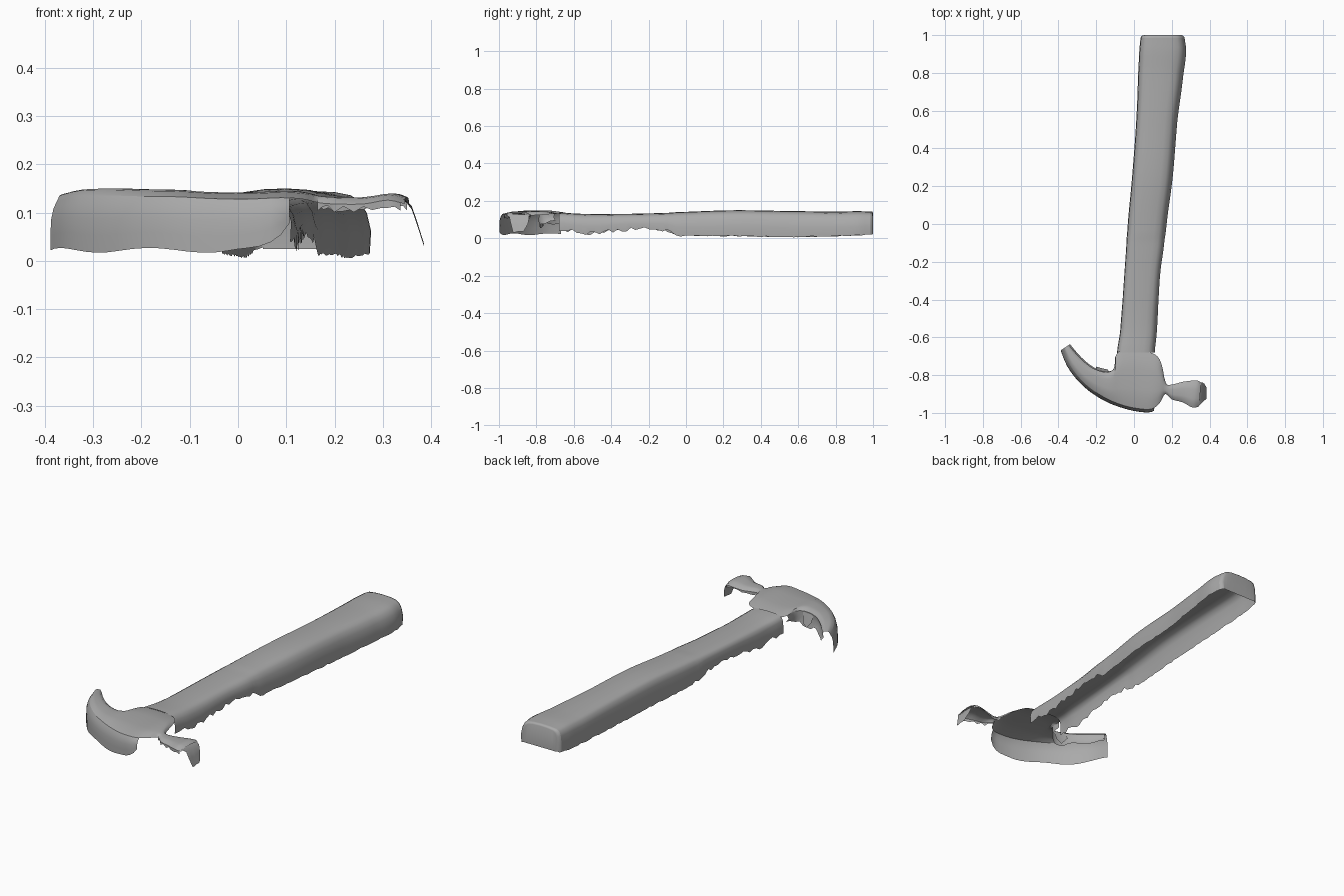
import bpy, bmesh, math, random
from mathutils import Vector

random.seed(4)
cube = bpy.data.objects.get("Cube")
if cube:
    bpy.data.objects.remove(cube, do_unlink=True)

grey = bpy.data.materials.new("worn grey")
grey.use_nodes = True
colour = (0.4, 0.4, 0.4, 1)
grey.diffuse_color = colour
grey.node_tree.nodes["Principled BSDF"].inputs["Base Color"].default_value = colour


def sample(keys, t):
    """Smooth interpolation through rows whose first value is the parameter."""
    t = min(max(t, keys[0][0]), keys[-1][0])
    i = max(j for j in range(len(keys) - 1) if keys[j][0] <= t)
    k = [keys[min(max(j, 0), len(keys) - 1)] for j in range(i - 1, i + 3)]
    u = (t - k[1][0]) / (k[2][0] - k[1][0])
    out = []
    for a, b, c, d in list(zip(*k))[1:]:
        out.append(b + 0.5 * u * (c - a + u * (2*a - 5*b + 4*c - d + u * (3*(b - c) + d - a))))
    return out


def loft(name, rows, angle=50):
    """Open sheet through equally long rows of points."""
    bm = bmesh.new()
    grid = [[bm.verts.new(p) for p in row] for row in rows]
    for a, b in zip(grid, grid[1:]):
        for j in range(len(a) - 1):
            bm.faces.new((a[j], a[j + 1], b[j + 1], b[j]))
    bmesh.ops.remove_doubles(bm, verts=bm.verts, dist=0.0005)
    bmesh.ops.recalc_face_normals(bm, faces=bm.faces)
    if sum(f.normal.z * f.calc_area() for f in bm.faces) < 0:
        bmesh.ops.reverse_faces(bm, faces=bm.faces)
    mesh = bpy.data.meshes.new(name)
    bm.to_mesh(mesh)
    bm.free()
    mesh.materials.append(grey)
    ob = bpy.data.objects.new(name, mesh)
    bpy.context.collection.objects.link(ob)
    bpy.ops.object.select_all(action='DESELECT')
    ob.select_set(True)
    bpy.context.view_layer.objects.active = ob
    bpy.ops.object.shade_smooth_by_angle(angle=math.radians(angle))
    return ob


# Handle: y, left edge, right edge, top, lower rim
handle = [(-0.68, -0.09, 0.11, 0.138, 0.05), (-0.58, -0.075, 0.12, 0.132, 0.035),
          (-0.5, -0.068, 0.125, 0.13, 0.025), (-0.4, -0.06, 0.13, 0.13, 0.04),
          (-0.25, -0.05, 0.14, 0.132, 0.05), (-0.1, -0.04, 0.16, 0.136, 0.045),
          (-0.05, -0.036, 0.168, 0.14, 0.018), (0.25, -0.01, 0.205, 0.15, 0.012),
          (0.55, 0.012, 0.23, 0.146, 0.008), (0.8, 0.022, 0.262, 0.143, 0.012),
          (0.92, 0.028, 0.276, 0.145, 0.017), (0.985, 0.034, 0.268, 0.143, 0.02)]
# Half open cross-section: across, up
section = [(-1, 0), (-1, 0.35), (-0.97, 0.68), (-0.9, 0.87), (-0.76, 0.95), (-0.4, 0.99),
           (0, 1), (0.4, 0.98), (0.66, 0.93), (0.82, 0.83), (0.93, 0.64), (1, 0.35), (0.98, 0)]
rows = []
count = 70
for n in range(count):
    y = -0.68 + 1.665 * n / (count - 1)
    xl, xr, top, rim = sample(handle, y)
    rough = 0.012 if y < -0.02 else 0.003
    row = []
    for u, v in section:
        low = rim + (random.uniform(-rough, rough) if v == 0 else 0)
        row.append(Vector(((xl + xr) / 2 + u * (xr - xl) / 2, y, low + v * (top - low))))
    rows.append(row)
loft("handle", rows)

# Butt: a rounded end wall closing the handle
last = rows[-1]
butt = [last]
for scale, y in ((0.95, 0.996), (0.85, 1.0)):
    butt.append([Vector((0.151 + (p.x - 0.151) * scale, y, 0.07 + (p.z - 0.07) * (scale + 0.04)))
                 for p in last])
half = len(section) // 2
butt.append([Vector((p.x, 1.0, 0.025)) for p in butt[-1]])
loft("handle_butt", butt, 65)

# Head: step, outer x, outer y, inner x, inner y, top height
head = [(0, -0.375, -0.66, -0.345, -0.64, 0.138), (1, -0.34, -0.745, -0.285, -0.71, 0.148),
        (2, -0.28, -0.825, -0.215, -0.765, 0.15), (3, -0.21, -0.885, -0.14, -0.785, 0.148),
        (4, -0.13, -0.932, -0.1, -0.755, 0.147), (5, -0.05, -0.962, -0.088, -0.68, 0.143),
        (6, 0.02, -0.977, 0.015, -0.665, 0.142), (7, 0.09, -0.98, 0.11, -0.69, 0.145),
        (8, 0.135, -0.95, 0.145, -0.74, 0.142), (9, 0.165, -0.9, 0.168, -0.84, 0.135),
        (10, 0.2, -0.928, 0.2, -0.85, 0.132), (11, 0.26, -0.945, 0.26, -0.835, 0.132),
        (12, 0.31, -0.972, 0.33, -0.828, 0.14), (13, 0.345, -0.965, 0.355, -0.84, 0.132)]
steps = [i / 3 for i in range(40)]
rows = []
for t in steps:
    ox, oy, ix, iy, z = sample(head, t)
    row = []
    for k in range(7):
        f = k / 6
        edge = 0.014 * (2 * f - 1) ** 4
        row.append(Vector((ox + f * (ix - ox), oy + f * (iy - oy), z - edge)))
    rows.append(row)
loft("head_top", rows)

# Curved front wall of the claw, ending below the striking neck
rows = []
for t in [i / 3 for i in range(23)]:
    ox, oy, ix, iy, z = sample(head, t)
    out = Vector((ox - ix, oy - iy, 0)).normalized() * 0.016
    low = 0.022 + 0.005 * math.sin(t * 2.3) + max(0, t - 6) ** 2 * 0.034
    row = []
    for f, push in ((0, 0), (0.15, 0.55), (0.4, 0.95), (0.7, 1), (1, 1)):
        row.append(Vector((ox, oy, z - 0.014 + f * (low - z + 0.014))) + out * push)
    rows.append(row)
loft("claw_front_wall", rows)

# Torn inner wall of the claw
rows = []
for t in [i / 3 for i in range(15)]:
    ox, oy, ix, iy, z = sample(head, t)
    depth = 0.025 + 0.045 * math.sin(math.pi * t / 4.7) + random.uniform(-0.014, 0.014)
    rows.append([(ix, iy, z - 0.014), (ix - 0.004, iy - 0.004, z - 0.014 - depth / 2),
                 (ix + 0.006, iy + 0.004, z - 0.014 - depth)])
loft("claw_inner_wall", rows)

# Ragged throat flap beside the handle
loft("throat_flap", [[(-0.2, -0.775, 0.13), (-0.2, -0.755, 0.1)],
                     [(-0.17, -0.78, 0.13), (-0.165, -0.765, 0.06)],
                     [(-0.13, -0.785, 0.13), (-0.14, -0.77, 0.08)]])

# Striking face: thin plate dropping from the neck
rows = []
for x, z, y0, y1 in ((0.343, 0.128, -0.965, -0.84), (0.36, 0.11, -0.945, -0.838),
                     (0.372, 0.075, -0.935, -0.845), (0.385, 0.035, -0.925, -0.868)):
    rows.append([(x, y0 + (y1 - y0) * k / 4, z + random.uniform(-0.004, 0.004)) for k in range(5)])
loft("striking_face", rows)

# Hanging scraps under the neck edges
for name, side in (("neck_front_lip", 1), ("neck_back_lip", 3)):
    rows = []
    for t in [9 + i / 3 for i in range(12)]:
        s = sample(head, t)
        x, y, z = s[side - 1], s[side], s[4] - 0.014
        rows.append([(x, y, z), (x, y, z - random.uniform(0.004, 0.018))])
    loft(name, rows)
